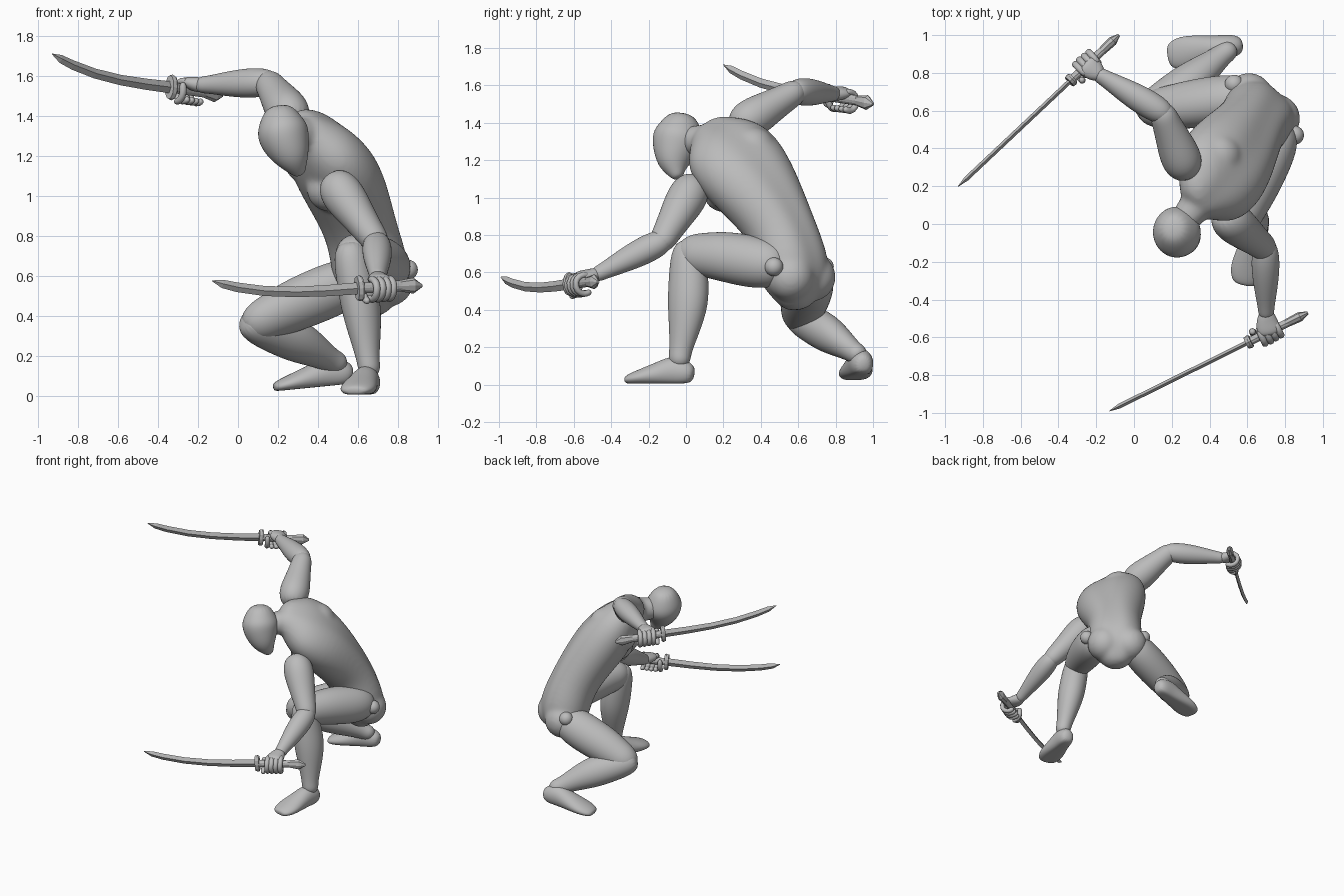
import bpy, bmesh, math
from mathutils import Vector

if "Cube" in bpy.data.objects:
    bpy.data.objects.remove(bpy.data.objects["Cube"])

grey = bpy.data.materials.new("plain_grey")
grey.use_nodes = True
grey.diffuse_color = (0.5, 0.5, 0.5, 1)
grey.node_tree.nodes["Principled BSDF"].inputs["Base Color"].default_value = (0.5, 0.5, 0.5, 1)
UP = Vector((0, 0, 1))


def finish(name, bm, smooth=True, levels=2):
    bmesh.ops.recalc_face_normals(bm, faces=bm.faces)
    mesh = bpy.data.meshes.new(name)
    bm.to_mesh(mesh)
    bm.free()
    mesh.materials.append(grey)
    obj = bpy.data.objects.new(name, mesh)
    bpy.context.collection.objects.link(obj)
    for face in mesh.polygons:
        face.use_smooth = smooth
    if smooth and levels:
        obj.modifiers.new("rounding", "SUBSURF").levels = levels
        obj.modifiers["rounding"].render_levels = levels
    return obj


def loft(name, rows, side, side_end=None, sides=16, smooth=True, groove=0, levels=2):
    """Skin elliptical rings; each row is (centre, half width, half depth)."""
    rows = [(Vector(c), w, d) for c, w, d in rows]
    if smooth:  # rounded ends
        (a, w, d), b = rows[0], rows[1][0]
        (e, ew, ed), f = rows[-1], rows[-2][0]
        start = (a + (a - b).normalized() * min(w, d) * 0.7, w * 0.55, d * 0.55)
        end = (e + (e - f).normalized() * min(ew, ed) * 0.7, ew * 0.55, ed * 0.55)
        rows = [start] + rows + [end]
    side = Vector(side)
    side_end = Vector(side_end or side)
    bm = bmesh.new()
    rings = []
    last = len(rows) - 1
    for i, (c, w, d) in enumerate(rows):
        along = (rows[min(i + 1, last)][0] - rows[max(i - 1, 0)][0]).normalized()
        s = side.lerp(side_end, i / last)
        s = (s - along * s.dot(along)).normalized()
        back = along.cross(s)
        ring = []
        for k in range(sides):
            a = math.tau * k / sides
            dip = 1 - groove * math.exp(-((a - math.pi / 2) / 0.3) ** 2)
            ring.append(bm.verts.new(c + s * w * math.cos(a) + back * d * dip * math.sin(a)))
        rings.append(ring)
    for r, q in zip(rings, rings[1:]):
        for k in range(sides):
            n = (k + 1) % sides
            bm.faces.new((r[k], r[n], q[n], q[k]))
    bm.faces.new(rings[0])
    bm.faces.new(rings[-1])
    return finish(name, bm, smooth, levels)


def ball(name, centre, radius):
    bm = bmesh.new()
    bmesh.ops.create_uvsphere(bm, u_segments=24, v_segments=16, radius=radius)
    bmesh.ops.translate(bm, verts=bm.verts, vec=Vector(centre))
    return finish(name, bm, levels=0)


def segment(name, a, b, profile, side, bulge=Vector()):
    """Limb piece; profile rows are (fraction, width, depth, bulge offset)."""
    return loft(name, [(a.lerp(b, t) + bulge * o, w, d) for t, w, d, o in profile], side)


# Torso, twisting from the hips to the tilted shoulders
hip_side = Vector((0.78, -0.62, 0))
shoulder_side = Vector((0.52, -0.56, -0.64))
torso = loft("torso", [
    ((0.66, 0.59, 0.485), 0.14, 0.13),
    ((0.67, 0.58, 0.56), 0.20, 0.18),
    ((0.66, 0.57, 0.66), 0.21, 0.19),
    ((0.62, 0.52, 0.82), 0.19, 0.18),
    ((0.56, 0.425, 0.98), 0.235, 0.195),
    ((0.485, 0.31, 1.14), 0.28, 0.21),
    ((0.405, 0.215, 1.27), 0.27, 0.17),
    ((0.345, 0.145, 1.33), 0.16, 0.115)], hip_side, shoulder_side, groove=0.13)
chest = Vector((0.47, 0.28, 1.15))
back = Vector((0.83, 0.18, 0.52))
parts = [loft("neck", [((0.41, 0.2, 1.27), 0.12, 0.11), ((0.33, 0.1, 1.31), 0.09, 0.09),
                       ((0.25, 0, 1.3), 0.08, 0.08)], shoulder_side)]
for k in (-1, 1):
    parts.append(ball("chest_muscle", chest - back * 0.085 + shoulder_side * 0.11 * k, 0.115))
    parts.append(ball("shoulder_blade", chest + back * 0.045 + shoulder_side * 0.12 * k, 0.13))
    parts.append(ball("buttock", Vector((0.68, 0.615, 0.575)) + hip_side * 0.092 * k, 0.13))
bpy.ops.object.select_all(action="DESELECT")
for obj in parts + [torso]:
    obj.select_set(True)
bpy.context.view_layer.objects.active = torso
bpy.ops.object.join()
blend = torso.modifiers.new("blend", "REMESH")
blend.mode = "VOXEL"
blend.voxel_size = 0.013
blend.use_smooth_shade = True
relax = torso.modifiers.new("relax", "SMOOTH")
relax.iterations = 14

# Head with a narrow jaw
loft("head", [
    ((0.300, -0.050, 1.13), 0.045, 0.045),
    ((0.278, -0.068, 1.18), 0.085, 0.088),
    ((0.245, -0.058, 1.25), 0.120, 0.125),
    ((0.222, -0.040, 1.32), 0.136, 0.146),
    ((0.214, -0.030, 1.38), 0.11, 0.117)], (1, 0, 0))


def leg(label, hip, knee, ankle, heel, toe, knob):
    hip, knee, ankle, heel, toe = map(Vector, (hip, knee, ankle, heel, toe))
    pole = (knee - hip.lerp(ankle, 0.5)).normalized()
    side = (knee - hip).cross(ankle - knee).normalized()
    segment(label + "_thigh", hip, knee, [
        (0, 0.125, 0.135, 0), (0.3, 0.132, 0.144, 0.006), (0.6, 0.125, 0.136, 0.016),
        (0.85, 0.108, 0.118, 0.006), (1, 0.097, 0.107, 0)], side, pole)
    segment(label + "_shin", knee, ankle, [
        (0, 0.092, 0.096, 0.015), (0.2, 0.098, 0.11, -0.01), (0.42, 0.102, 0.116, -0.032),
        (0.7, 0.077, 0.084, -0.018), (0.92, 0.056, 0.06, 0), (1, 0.058, 0.062, 0)], side, pole)
    # Foot: low wedge with a flat sole from heel to toe
    across = (toe - heel).cross(UP).normalized()
    shape = [(0.1, 0.062, 0.07), (0.28, 0.068, 0.088), (0.5, 0.08, 0.066),
             (0.75, 0.096, 0.046), (0.93, 0.075, 0.031)]
    foot = loft(label + "_foot", [(heel.lerp(toe, t) + UP * h * 0.85, w, h) for t, w, h in shape], across)
    run = toe - heel
    for v in foot.data.vertices:
        t = (v.co - heel).dot(run) / run.length_squared
        v.co.z = max(v.co.z, heel.lerp(toe, t).z + 0.006)
    ball(label + "_hip_cap", knob, 0.05)


leg("left", (0.76, 0.46, 0.64), (0.57, 0.02, 0.70), (0.658, -0.035, 0.13),
    (0.665, 0.04, 0), (0.58, -0.33, 0), (0.85, 0.47, 0.63))
leg("right", (0.56, 0.67, 0.57), (0.09, 0.61, 0.36), (0.5, 0.92, 0.16),
    (0.575, 0.95, 0.055), (0.17, 0.89, 0.015), (0.53, 0.74, 0.63))


def arm(label, shoulder, elbow, wrist):
    shoulder, elbow, wrist = map(Vector, (shoulder, elbow, wrist))
    side = (elbow - shoulder).cross(wrist - elbow).normalized()
    segment(label + "_upper_arm", shoulder, elbow, [
        (0, 0.108, 0.108, 0), (0.25, 0.108, 0.11, 0), (0.55, 0.088, 0.093, 0),
        (0.85, 0.075, 0.077, 0), (1, 0.068, 0.072, 0)], side)
    segment(label + "_forearm", elbow, wrist, [
        (0, 0.07, 0.073, 0), (0.28, 0.076, 0.08, 0), (0.6, 0.062, 0.066, 0),
        (0.9, 0.043, 0.046, 0), (1, 0.042, 0.044, 0)], side)


def sword_and_hand(label, pommel, tip, wrist):
    pommel, tip, wrist = map(Vector, (pommel, tip, wrist))
    axis = (tip - pommel).normalized()
    out = Vector((axis.y, -axis.x, 0)).normalized()
    if (wrist - pommel.lerp(tip, 0.2)).dot(out) > 0:
        out = -out

    def at(f):  # the sword sags in a gentle curve
        return pommel.lerp(tip, f) - UP * 0.32 * f * f * (1 - f)

    blade = [(0.3, 0.03), (0.45, 0.028), (0.6, 0.026), (0.75, 0.025), (0.88, 0.024), (0.95, 0.021)]
    rows = [(at(f), w, 0.013) for f, w in blade]
    rows.append((at(1), 0.002, 0.002))
    loft(label + "_blade", rows, UP, sides=4, smooth=False)
    loft(label + "_guard", [(at(0.285), 0.06, 0.032), (at(0.295), 0.065, 0.036),
                            (at(0.31), 0.06, 0.032)], UP, sides=12, smooth=False)
    loft(label + "_grip", [(at(0.3), 0.027, 0.022), (at(0.1), 0.027, 0.022)], UP, sides=12, smooth=False)
    loft(label + "_pommel", [(at(0.11), 0.027, 0.022), (at(0.04), 0.04, 0.026),
                             (at(0), 0.008, 0.008)], UP, sides=8, smooth=False)

    # Palm, four curled fingers and a thumb
    grip = at(0.195)
    loft(label + "_palm", [(wrist, 0.042, 0.038), (wrist.lerp(grip - out * 0.02, 0.55) + UP * 0.015, 0.06, 0.038),
                           (grip + UP * 0.035, 0.066, 0.03)], axis)

    def curl(part, f, angles, reach):
        path = []
        for a in map(math.radians, angles):
            path.append((at(f) + out * math.cos(a) * reach + UP * (math.sin(a) * 0.055 - 0.012), 0.02, 0.02))
        loft(part, path, axis, sides=8, levels=1)

    for i in range(4):
        curl(label + "_finger", 0.153 + 0.027 * i, (110, 60, 15, -40, -95, -130), 0.058 - 0.003 * abs(i - 2))
    curl(label + "_thumb", 0.262, (150, 190, 235, 275), 0.045)


left_wrist = (0.70, -0.475, 0.59)
right_wrist = (-0.185, 0.79, 1.555)
arm("left", (0.497, 0.03, 1.045), (0.695, -0.13, 0.765), left_wrist)
arm("right", (0.265, 0.31, 1.4), (0.15, 0.59, 1.568), right_wrist)
sword_and_hand("left", (0.92, -0.47, 0.55), (-0.13, -0.99, 0.575), left_wrist)
sword_and_hand("right", (-0.08, 1.0, 1.5), (-0.93, 0.2, 1.71), right_wrist)
